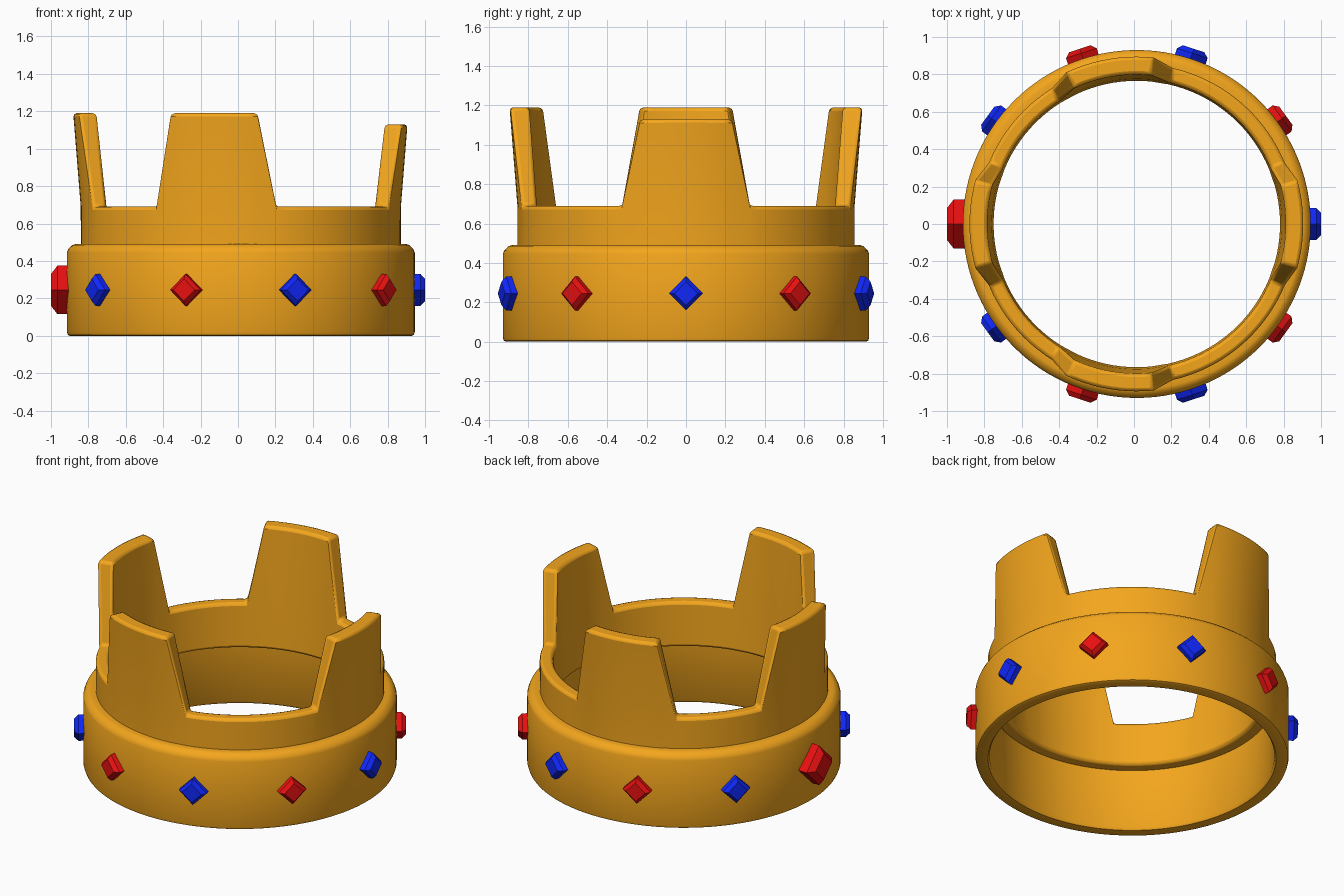
import bpy, bmesh
from math import radians, cos, sin
from mathutils import Matrix

if "Cube" in bpy.data.objects:
    bpy.data.objects.remove(bpy.data.objects["Cube"])

CX = 0.015  # ring axis sits slightly off because of the big jewel


def material(name, col):
    m = bpy.data.materials.new(name)
    m.diffuse_color = (*col, 1)
    m.use_nodes = True
    m.node_tree.nodes["Principled BSDF"].inputs["Base Color"].default_value = m.diffuse_color
    return m


gold = material("gold", (0.9, 0.38, 0.012))
red = material("red_gem", (0.8, 0.005, 0.005))
blue = material("blue_gem", (0.005, 0.02, 0.95))


def finish(bm, name, mat, bevel=0, segs=2, smooth=True, limit=40):
    bmesh.ops.remove_doubles(bm, verts=bm.verts, dist=1e-4)
    bmesh.ops.recalc_face_normals(bm, faces=bm.faces)
    me = bpy.data.meshes.new(name)
    bm.to_mesh(me)
    bm.free()
    ob = bpy.data.objects.new(name, me)
    bpy.context.collection.objects.link(ob)
    me.materials.append(mat)
    if bevel:
        b = ob.modifiers.new("bevel", 'BEVEL')
        b.width, b.segments = bevel, segs
        b.limit_method, b.angle_limit = 'ANGLE', radians(limit)
        b.use_clamp_overlap = False
    if smooth:
        bpy.context.view_layer.objects.active = ob
        ob.select_set(True)
        bpy.ops.object.shade_smooth_by_angle(angle=radians(35))
        ob.select_set(False)
    return ob


def ring(bm, columns):
    """Skin a closed ring from (angle, [(r, z), ...]) cross-sections."""
    cols = [[bm.verts.new((CX + r * cos(a), r * sin(a), z)) for r, z in prof]
            for a, prof in columns]
    for i, c in enumerate(cols):
        d = cols[(i + 1) % len(cols)]
        for j in range(len(c)):
            k = (j + 1) % len(c)
            bm.faces.new((c[j], d[j], d[k], c[k]))


# lower band, chamfer-rounded at the top and bottom
band = [(0.855, 0), (0.915, 0), (0.925, 0.005), (0.93, 0.02), (0.93, 0.445),
        (0.922, 0.465), (0.9, 0.485), (0.885, 0.49), (0.845, 0.49), (0.845, 0.015)]
bm = bmesh.new()
ring(bm, [(radians(a * 3), band) for a in range(120)])
finish(bm, "jewel_band", gold)

# upper ring with four tapered prongs: (centre angle, top height)
PRONGS = [(0, 1.13), (99.5, 1.19), (180, 1.19), (260.5, 1.19)]
BASE, HALF_BASE, HALF_TOP = 0.69, 22.5, 15.3


def spread(a, b, step=3.2):
    n = max(1, round((b - a) / step))
    return [a + (b - a) * i / n for i in range(n)]


def section(z):
    t = (z - BASE) / 0.5
    return [(0.765, 0.40), (0.855, 0.40), (0.856, BASE), (0.856 + 0.04 * t, z),
            (0.776 + 0.024 * t, z), (0.776, BASE)]


columns = []
for i, (c, top) in enumerate(PRONGS):
    nxt = PRONGS[i + 1][0] if i < 3 else 360
    columns.append((radians(c - HALF_BASE), section(BASE)))
    columns += [(radians(a), section(top)) for a in spread(c - HALF_TOP, c + HALF_TOP)]
    columns.append((radians(c + HALF_TOP), section(top)))
    columns += [(radians(a), section(BASE))
                for a in spread(c + HALF_BASE, nxt - HALF_BASE)]
bm = bmesh.new()
ring(bm, columns)
bmesh.ops.dissolve_degenerate(bm, edges=bm.edges, dist=1e-4)
finish(bm, "pronged_ring", gold, bevel=0.018)


# faceted diamond gems around the band
def gem(name, angle, mat, half, flat, shoulder, tip):
    bm = bmesh.new()
    loops = [[bm.verts.new((r, h * cos(radians(90 * k)), h * sin(radians(90 * k))))
              for k in range(4)]
             for r, h in ((0.88, half), (shoulder, half), (tip, flat))]
    bm.faces.new(loops[0])
    bm.faces.new(loops[2])
    for p, q in zip(loops, loops[1:]):
        for k in range(4):
            bm.faces.new((p[k], p[k - 1], q[k - 1], q[k]))
    bm.transform(Matrix.Translation((CX, 0, 0.245)) @ Matrix.Rotation(radians(angle), 4, 'Z'))
    finish(bm, name, mat, smooth=False)


for i in range(10):
    if i == 5:
        gem("large_gem", 180, red, 0.13, 0.085, 0.98, 1.015)
    else:
        gem(f"small_gem_{i}", 36 * i, red if i % 2 else blue, 0.086, 0.06, 0.96, 0.985)
